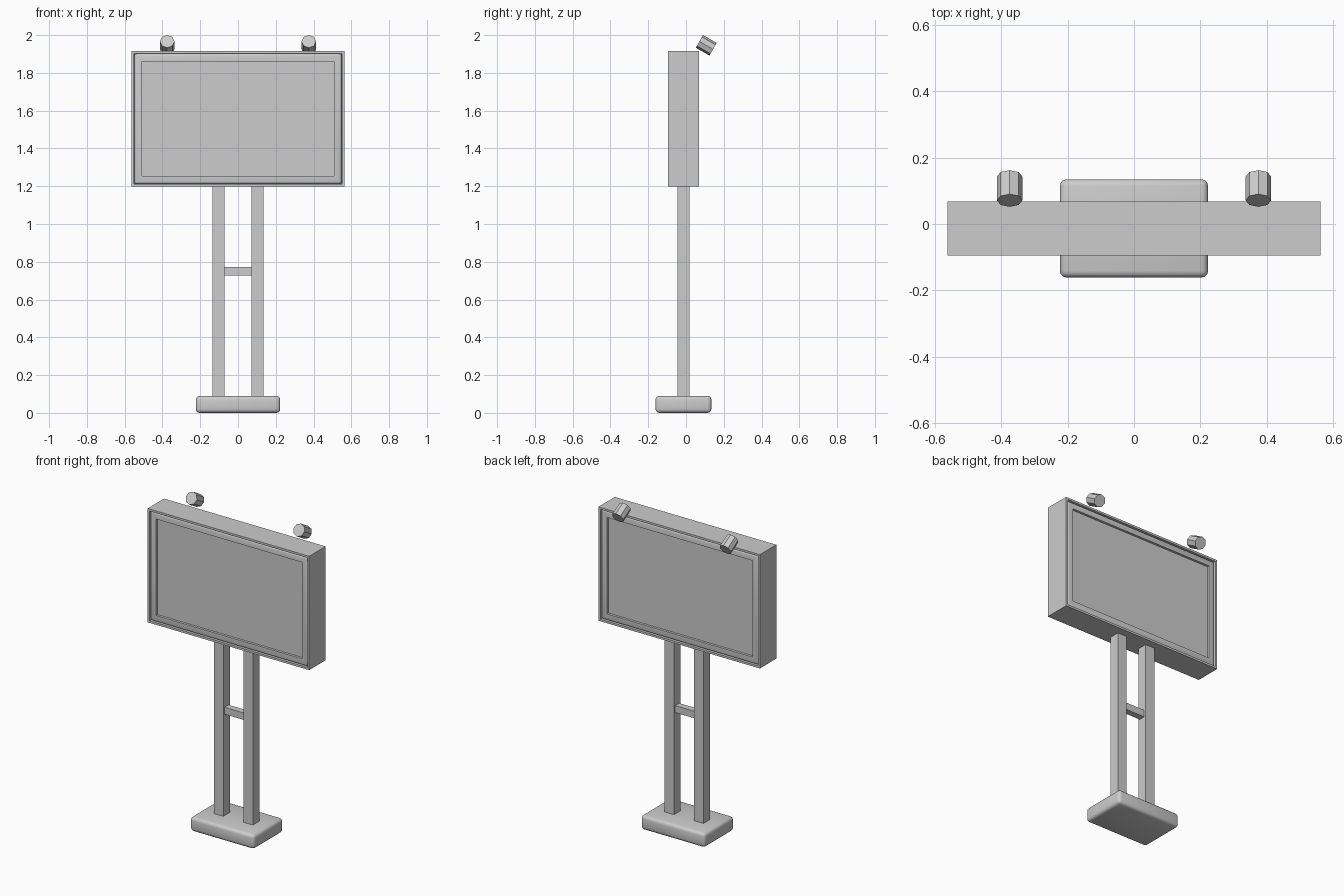
import bpy
import bmesh
from math import radians
from mathutils import Matrix, Vector

cube = bpy.data.objects.get("Cube")
if cube:
    bpy.data.objects.remove(cube, do_unlink=True)

TONE = (0.604, 0.604, 0.604, 1)
grey = bpy.data.materials.new("light_grey")
grey.use_nodes = True
grey.diffuse_color = TONE
grey.node_tree.nodes["Principled BSDF"].inputs["Base Color"].default_value = TONE

MID_Y = -0.0135  # depth centre of the sign and posts
SIGN_Z = 1.557   # height of the sign centre


def box(center, size):
    """Bmesh box from its centre and full size."""
    bm = bmesh.new()
    bmesh.ops.create_cube(bm, size=1)
    bmesh.ops.scale(bm, vec=size, verts=bm.verts)
    bmesh.ops.translate(bm, vec=center, verts=bm.verts)
    return bm


def round_edges(bm, width, segments):
    bmesh.ops.bevel(bm, geom=bm.edges[:], offset=width, segments=segments,
                    profile=0.5, affect='EDGES')


def recess(bm, margin, depth):
    """Leave a flat rim on the front and back, and sink the rest with steep walls."""
    bm.normal_update()
    faces = sorted((f for f in bm.faces if abs(f.normal.y) > 0.99),
                   key=lambda f: -f.calc_area())[:2]
    for face in faces:
        inward = -face.normal.copy()
        for thickness in (margin, 0.0005):
            bmesh.ops.inset_region(bm, faces=[face], thickness=thickness,
                                   use_even_offset=True)
        bmesh.ops.translate(bm, vec=inward * depth, verts=face.verts[:])


def finish(name, bm, smooth_angle=None):
    bm.normal_update()
    if smooth_angle is not None:
        for face in bm.faces:
            face.smooth = True
        for edge in bm.edges:
            edge.smooth = edge.calc_face_angle(0) <= radians(smooth_angle)
    mesh = bpy.data.meshes.new(name)
    bm.to_mesh(mesh)
    bm.free()
    mesh.materials.append(grey)
    obj = bpy.data.objects.new(name, mesh)
    bpy.context.collection.objects.link(obj)


# Rounded foot slab
base = box((0, MID_Y, 0.045), (0.447, 0.296, 0.09))
round_edges(base, 0.02, 3)
finish("base", base, 180)

# Twin posts and the bar between them
for side, sign in (("right", -1), ("left", 1)):
    finish(side + "_post", box((sign * 0.103, MID_Y, 0.64), (0.065, 0.065, 1.16)))
finish("cross_bar", box((0, MID_Y, 0.75), (0.15, 0.04, 0.044)))

# Sign case with a thin flat rim
case = box((0, MID_Y, SIGN_Z), (1.125, 0.163, 0.717))
recess(case, 0.013, 0.035)
finish("sign_case", case)

# Rounded display panel with a sunken screen on both sides
panel = box((0, MID_Y, SIGN_Z), (1.097, 0.151, 0.689))
round_edges(panel, 0.012, 3)
recess(panel, 0.029, 0.014)
finish("display_panel", panel, 40)

# Tilted eight-sided lamps behind the top edge
for side, sign in (("right", -1), ("left", 1)):
    lamp = bmesh.new()
    bmesh.ops.create_cone(lamp, cap_ends=True, segments=8, radius1=0.0385,
                          radius2=0.0385, depth=0.083)
    bmesh.ops.rotate(lamp, cent=Vector(), verts=lamp.verts,
                     matrix=Matrix.Rotation(radians(60), 3, 'X'))
    bmesh.ops.translate(lamp, vec=(sign * 0.375, 0.107, 1.946), verts=lamp.verts)
    finish(side + "_lamp", lamp)
